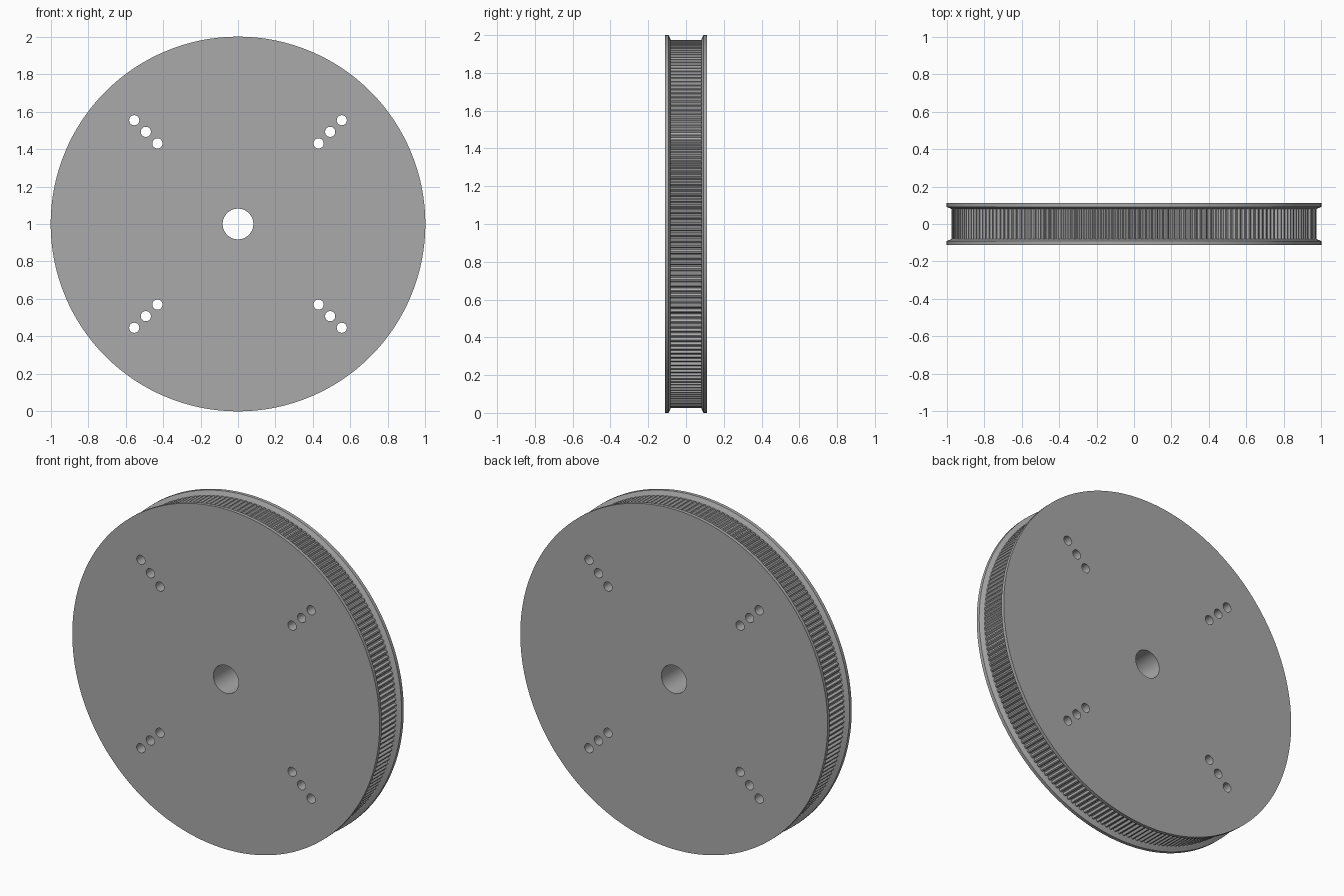
import bpy, bmesh, math
from mathutils import Matrix, Vector

if "Cube" in bpy.data.objects:
    bpy.data.objects.remove(bpy.data.objects["Cube"])

TEETH = 200
STEPS = 4                                   # points per tooth
N = TEETH * STEPS
CREST, ROOT = 0.974, 0.962

mat = bpy.data.materials.new("grey metal")
mat.diffuse_color = (0.4, 0.4, 0.4, 1)
mat.use_nodes = True
mat.node_tree.nodes["Principled BSDF"].inputs["Base Color"].default_value = mat.diffuse_color


def tooth_radius(i):
    return CREST if i % STEPS < 2 else ROOT


def make_object(name, bm):
    bmesh.ops.recalc_face_normals(bm, faces=bm.faces)
    mesh = bpy.data.meshes.new(name)
    bm.to_mesh(mesh)
    bm.free()
    obj = bpy.data.objects.new(name, mesh)
    bpy.context.collection.objects.link(obj)
    return obj


# Toothed wheel with a bevelled flange on each side, lofted along y
bm = bmesh.new()
stations = [(-0.112, 1.0), (-0.092, 1.0), (-0.081, 0.977), (-0.081, None),
            (0.081, None), (0.081, 0.977), (0.092, 1.0), (0.112, 1.0)]
rings = []
for y, radius in stations:
    ring = []
    for i in range(N):
        a = math.tau * i / N
        r = radius or tooth_radius(i)
        ring.append(bm.verts.new((r * math.cos(a), y, 1 + r * math.sin(a))))
    rings.append(ring)
for lo, hi in zip(rings, rings[1:]):
    for i in range(N):
        j = (i + 1) % N
        bm.faces.new((lo[i], lo[j], hi[j], hi[i]))
bm.faces.new(rings[0])
bm.faces.new(rings[-1])
pulley = make_object("toothed_pulley", bm)
pulley.data.materials.append(mat)

# Cutter: centre bore and four diagonal rows of three bolt holes
holes = [(0, 0, 0.082, 64)]
for sx in (-1, 1):
    for sz in (-1, 1):
        for d in (0.43, 0.492, 0.554):
            holes.append((sx * d, sz * d, 0.027, 32))
bm = bmesh.new()
for x, z, r, seg in holes:
    place = Matrix.Translation(Vector((x, 0, 1 + z))) @ Matrix.Rotation(math.pi / 2, 4, 'X')
    bmesh.ops.create_cone(bm, cap_ends=True, segments=seg, radius1=r, radius2=r,
                          depth=0.5, matrix=place)
cutter = make_object("hole_cutter", bm)
cutter.data.materials.append(mat)

# Cut the holes and remove the cutter
bpy.context.view_layer.objects.active = pulley
pulley.select_set(True)
cutter.select_set(False)
mod = pulley.modifiers.new("holes", 'BOOLEAN')
mod.operation = 'DIFFERENCE'
mod.solver = 'EXACT'
mod.object = cutter
bpy.ops.object.modifier_apply(modifier=mod.name)
bpy.data.objects.remove(cutter)

bpy.ops.object.shade_smooth_by_angle(angle=math.radians(25))
